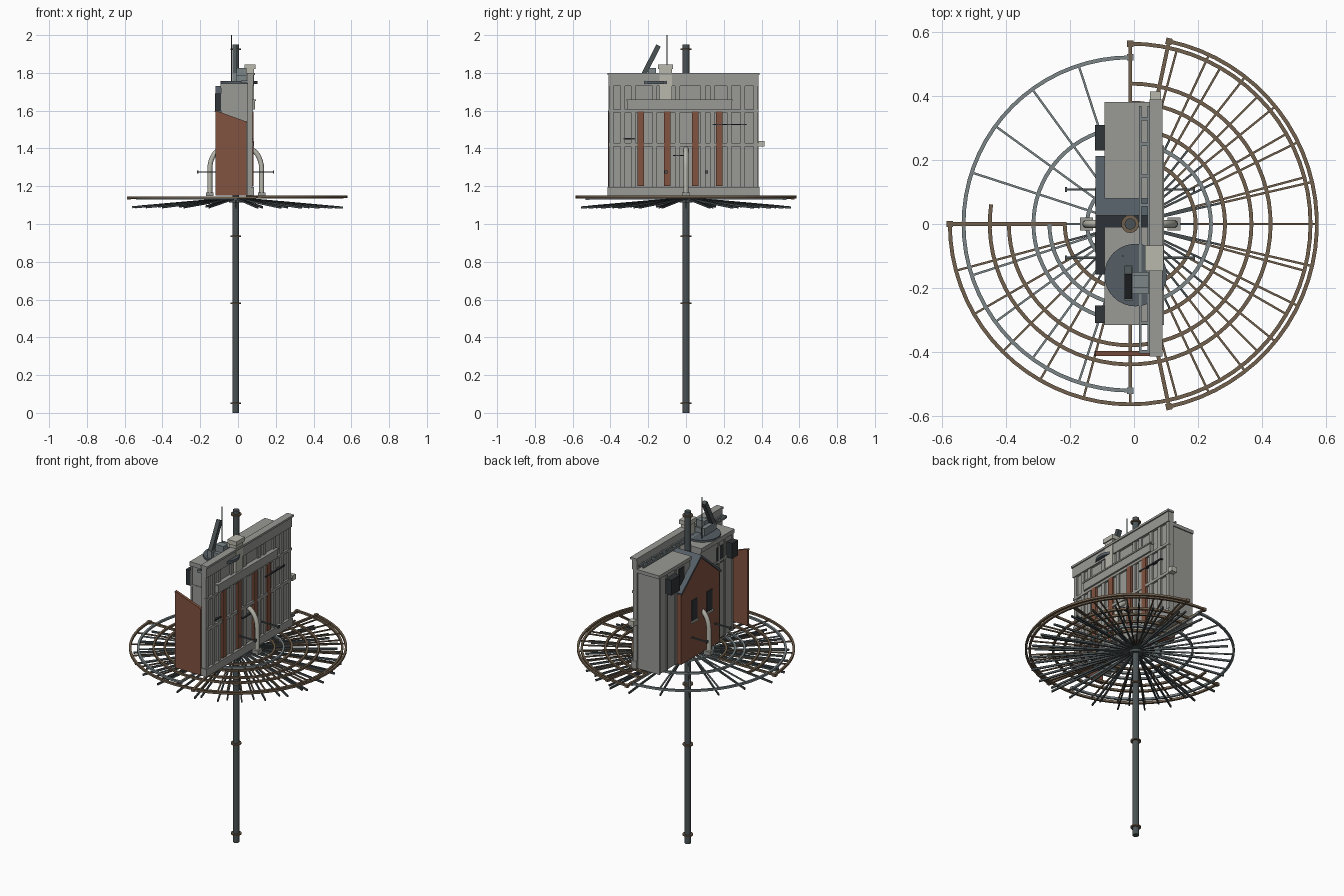
import bpy, bmesh, math
from mathutils import Vector, Matrix

if "Cube" in bpy.data.objects:
    bpy.data.objects.remove(bpy.data.objects["Cube"])

def mat(name, c):
    m = bpy.data.materials.new(name)
    m.diffuse_color = (*c, 1)
    m.use_nodes = True
    m.node_tree.nodes["Principled BSDF"].inputs["Base Color"].default_value = m.diffuse_color
    return m

IRON = mat("iron", (.07, .085, .09))
STEEL = mat("steel", (.2, .24, .25))
RUST = mat("rust", (.17, .12, .075))
BRICK = mat("brick", (.22, .085, .05))
SLATE = mat("slate", (.09, .11, .13))
STONE = mat("stone", (.32, .32, .3))
PALE = mat("pale_stone", (.48, .48, .42))
DARK = mat("dark_glass", (.03, .035, .04))
CX = -0.012  # mast axis

def finish(bm, name, m):
    bmesh.ops.recalc_face_normals(bm, faces=bm.faces)
    me = bpy.data.meshes.new(name)
    bm.to_mesh(me)
    bm.free()
    me.materials.append(m)
    ob = bpy.data.objects.new(name, me)
    bpy.context.collection.objects.link(ob)
    return ob

def add_box(bm, x0, x1, y0, y1, z0, z1):
    M = Matrix.Translation(((x0+x1)/2, (y0+y1)/2, (z0+z1)/2)) @ Matrix.Diagonal((x1-x0, y1-y0, z1-z0, 1))
    bmesh.ops.create_cube(bm, size=1, matrix=M)

def boxes(name, m, *lst):
    bm = bmesh.new()
    for b in lst:
        add_box(bm, *b)
    return finish(bm, name, m)

def add_beam(bm, p, q, w, h):
    p, q = Vector(p), Vector(q)
    d = q - p
    R = d.to_track_quat('X', 'Z').to_matrix().to_4x4()
    bmesh.ops.create_cube(bm, size=1, matrix=Matrix.Translation((p+q)/2) @ R @ Matrix.Diagonal((d.length, w, h, 1)))

def beams(name, m, *lst):
    bm = bmesh.new()
    for b in lst:
        add_beam(bm, *b)
    return finish(bm, name, m)

def add_cyl(bm, x, y, z0, z1, r, n=16):
    bmesh.ops.create_cone(bm, cap_ends=True, segments=n, radius1=r, radius2=r, depth=z1-z0,
                          matrix=Matrix.Translation((x, y, (z0+z1)/2)))

def cyls(name, m, *lst):
    bm = bmesh.new()
    for c in lst:
        add_cyl(bm, *c)
    return finish(bm, name, m)

def polar(r, a, z):
    a = math.radians(a)
    return Vector((CX + r*math.cos(a), r*math.sin(a), z))

def arc(name, m, r, a0, a1, z, w=.012, h=.012):
    # square-section ring segment
    bm = bmesh.new()
    n = max(8, int((a1-a0)/5))
    rows = []
    for i in range(n+1):
        a = a0 + (a1-a0)*i/n
        rows.append([bm.verts.new(polar(r+dr*w/2, a, z+dz*h/2)) for dr, dz in ((-1, -1), (1, -1), (1, 1), (-1, 1))])
    for A, B in zip(rows, rows[1:]):
        for k in range(4):
            bm.faces.new((A[k], A[(k+1) % 4], B[(k+1) % 4], B[k]))
    bm.faces.new(rows[0])
    bm.faces.new(rows[-1])
    return finish(bm, name, m)

def prism(name, m, pts, axis, a, b):
    # extrude a 2D outline along x or y
    bm = bmesh.new()
    f = (lambda u, v, t: (t, u, v)) if axis == 'x' else (lambda u, v, t: (u, t, v))
    A = [bm.verts.new(f(u, v, a)) for u, v in pts]
    B = [bm.verts.new(f(u, v, b)) for u, v in pts]
    n = len(pts)
    bm.faces.new(A)
    bm.faces.new(B)
    for i in range(n):
        bm.faces.new((A[i], A[(i+1) % n], B[(i+1) % n], B[i]))
    return finish(bm, name, m)

# mast with flanges
cyls("mast", IRON, (CX, 0, 0, 1.95, .0175))
cyls("mast_flanges", RUST, *[(CX, 0, z-.004, z+.004, .028) for z in (.05, .58, .935, 1.925)])
cyls("hub", IRON, (CX, 0, 1.115, 1.145, .035))

# platform rings: radius, start, end, height
for i, (m, r, a0, a1, z) in enumerate((
        (RUST, .585, -78, 78, 1.144), (RUST, .565, -180, 90, 1.14), (STEEL, .522, 90, 270, 1.137),
        (RUST, .44, -188, 90, 1.14), (RUST, .38, -180, 90, 1.14), (STEEL, .303, 90, 270, 1.137),
        (RUST, .297, -78, 78, 1.144), (STEEL, .253, -180, 90, 1.14), (RUST, .205, -180, 90, 1.14),
        (STEEL, .135, 90, 270, 1.137))):
    arc(f"platform_ring_{i}", m, r, a0, a1, z)

# spokes, with a sloping rib under each one
for name, m, r0, r1, a0, a1, n, z in (("outer", RUST, .29, .585, -78, 78, 12, 1.144),
                                      ("middle", RUST, .2, .565, -180, 90, 18, 1.138),
                                      ("back", STEEL, .1, .522, 90, 270, 10, 1.135)):
    A = [a0 + (a1-a0)*i/n for i in range(n+1)]
    beams(name + "_spokes", m, *[(polar(r0, a, z), polar(r1, a, z), .007, .007) for a in A])
    beams(name + "_ribs", IRON, *[(polar(.02, a, 1.136), polar(r1*.97, a, 1.145-.1*r1), .007, .011) for a in A])
    beams(name + "_end_rails", m, *[(polar(r0, a, z), polar(r1+.008, a, z), .012, .012) for a in (a0, a1)])
    beams(name + "_end_blocks", m, *[(polar(r1-.01, a, z), polar(r1+.01, a, z), .02, .016) for a in (a0, a1)])

# rear blocks with cornices
boxes("north_block", STONE, (-.085, .05, .085, .375, 1.15, 1.715), (-.093, .05, .08, .382, 1.715, 1.735))
boxes("south_block", STONE, (-.085, .05, -.31, -.015, 1.15, 1.72), (-.093, .05, -.317, -.01, 1.72, 1.745),
      (-.09, .05, -.313, -.012, 1.6, 1.612))
boxes("block_trim", STONE, *[(-.09, -.08, y-.006, y+.006, 1.15, 1.72) for y in (.22, .3, .37, -.18, -.235, -.305)])
boxes("upper_windows", DARK, (-.122, -.085, .23, .31, 1.6, 1.69), (-.122, -.085, -.31, -.255, 1.6, 1.69),
      (-.089, -.08, .14, .19, 1.6, 1.7), (-.089, -.08, -.22, -.16, 1.59, 1.69))

# brick gabled house in the middle
prism("brick_gable_house", BRICK, [(-.15, 1.15), (.205, 1.15), (.205, 1.565), (.027, 1.715), (-.15, 1.565)], 'x', -.112, .05)
beams("gable_roof", SLATE, *[((-.035, .027 + s*.092, 1.65), (-.035, .027 + s*.0921, 1.65), .001, .001) for s in (1,)])
for s, n in ((1, "north"), (-1, "south")):
    prism(n + "_roof_slope", SLATE, [(.027, 1.73), (.027, 1.715), (.027+s*.182, 1.56), (.027+s*.186, 1.572)], 'x', -.12, .05)
boxes("brick_house_windows", DARK, *[(-.116, -.108, y-.025, y+.025, 1.37, 1.49) for y in (.085, -.055)])
boxes("window_sills", PALE, *[(-.122, -.108, y-.03, y+.03, 1.36, 1.37) for y in (.085, -.055)])

# brick end wall with sloping top
prism("brick_end_wall", BRICK, [(-.12, 1.15), (.045, 1.15), (.045, 1.535), (-.12, 1.595)], 'y', -.412, -.4)
beams("end_wall_coping", BRICK, ((-.122, -.406, 1.598), (.047, -.406, 1.537), .016, .008))

# street facade: wall, pilasters, bands
boxes("facade_wall", STONE, (.05, .068, -.41, .385, 1.15, 1.78))
P = (-.395, -.335, -.28, -.165, -.045, .09, .14, .23, .3, .37)
boxes("facade_pilasters", STONE, *[(.065, .077, y-.012, y+.012, 1.15, 1.78) for y in P])
boxes("facade_bands", STONE, (.05, .085, -.415, .388, 1.15, 1.195), (.06, .08, -.41, .385, 1.41, 1.428),
      (.06, .08, -.41, .385, 1.59, 1.605), (.05, .083, -.41, .385, 1.73, 1.79))
boxes("facade_coping", STONE, (.048, .09, -.415, .39, 1.788, 1.8))
boxes("facade_cornice", STONE, (.06, .09, -.31, .24, 1.605, 1.655), (.06, .094, -.316, .246, 1.65, 1.658))
boxes("facade_brick_strips", BRICK, *[(.06, .081, y-.017, y+.017, 1.2, 1.595) for y in (-.24, -.1, .05, .175)])
boxes("facade_ledges", DARK, (.065, .083, .14, .32, 1.523, 1.53), (.065, .083, -.33, -.27, 1.447, 1.454),
      (.065, .083, -.07, .01, 1.36, 1.366))
boxes("corner_bracket", PALE, (.05, .085, .385, .415, 1.41, 1.44))

# beams tying the facade top to the blocks
boxes("roof_beams", STEEL, (.016, .024, -.405, .37, 1.746, 1.756), (.042, .05, -.405, .37, 1.746, 1.756),
      *[(.016, .05, y-.005, y+.005, 1.746, 1.76) for y in (-.4, -.31, .06, .15, .25, .33)])

# chimney
boxes("chimney", PALE, (.04, .085, -.14, -.075, 1.65, 1.825), (.034, .092, -.147, -.068, 1.82, 1.845))

# rooftop turntable, telescope and antenna
cyls("roof_turntable", SLATE, (.005, -.16, 1.74, 1.756, .098, 32))
boxes("telescope_mount", STEEL, (-.01, .045, -.22, -.15, 1.75, 1.785), (-.03, -.005, -.24, -.13, 1.756, 1.8),
      (-.005, .045, -.2, -.16, 1.785, 1.825))
beams("telescope_tube", IRON, ((-.018, -.225, 1.79), (-.018, -.145, 1.945), .024, .026))
cyls("antenna", IRON, (-.035, -.1, 1.74, 2.0, .0025, 6))

# curved pipes on both sides with footings
for s, n in ((1, "front"), (-1, "rear")):
    cu = bpy.data.curves.new(n + "_curved_pipe", 'CURVE')
    cu.dimensions = '3D'
    cu.bevel_depth = .013
    cu.bevel_resolution = 3
    cu.use_fill_caps = True
    sp = cu.splines.new('POLY')
    pts = [(.137, 1.15), (.137, 1.29)] + [(.062+.075*math.cos(t*math.pi/16), 1.29+.11*math.sin(t*math.pi/16)) for t in range(1, 8)]
    sp.points.add(len(pts)-1)
    for p, (x, z) in zip(sp.points, pts):
        p.co = (CX + s*x, 0, z, 1)
    cu.materials.append(PALE)
    bpy.context.collection.objects.link(bpy.data.objects.new(n + "_curved_pipe", cu))
    x = CX + s*.137
    boxes(n + "_pipe_footing", STONE, (x-.02, x+.02, -.02, .02, 1.147, 1.168))

# through rods with end plates
beams("tie_rods", IRON, *[((-.215, y, 1.275), (.19, y, 1.275), .007, .007) for y in (.108, -.106)])
boxes("tie_rod_plates", IRON, *[(x-.003, x+.003, y-.008, y+.008, 1.267, 1.283) for x in (-.213, .188) for y in (.108, -.106)])
bpy.data.objects.remove(bpy.data.objects["gable_roof"])
